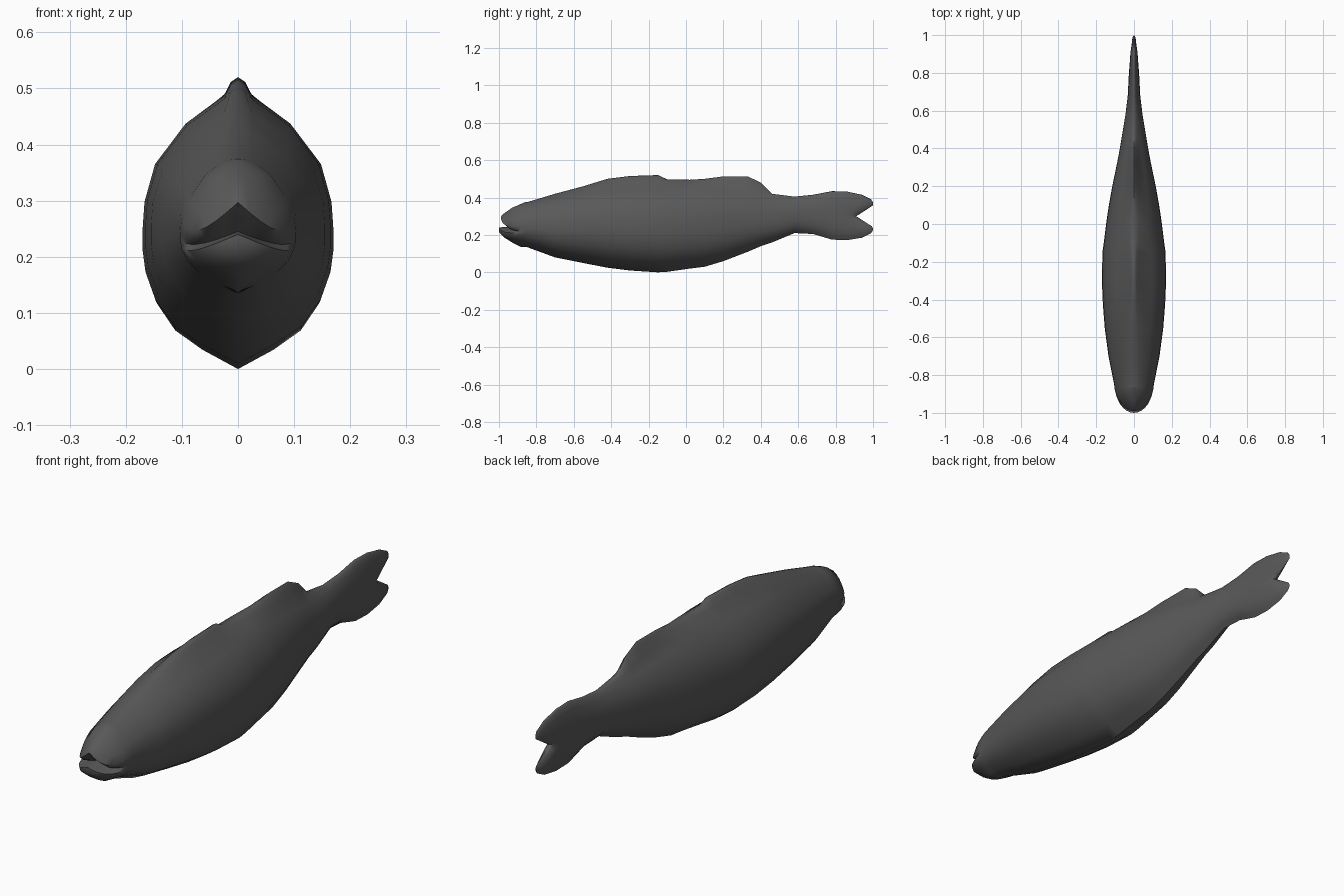
import bpy, bmesh
from math import sin, cos, pi

cube = bpy.data.objects.get("Cube")
if cube:
    bpy.data.objects.remove(cube)

grey = bpy.data.materials.new("dark grey skin")
grey.use_nodes = True
grey.diffuse_color = (0.1, 0.1, 0.1, 1)
grey.node_tree.nodes["Principled BSDF"].inputs["Base Color"].default_value = (0.1, 0.1, 0.1, 1)

# Half cross-section from belly to back: width and height fractions
SECTION = [(0, 0), (.38, .07), (.67, .14), (.87, .24), (.97, .34), (1, .42),
           (1, .5), (.98, .6), (.87, .74), (.55, .89)]

# Stations along the body: y, belly z, back z, extra fin height, half width
STATIONS = [
    (-.85, .135, .375, 0, .105), (-.7, .08, .42, 0, .135), (-.55, .05, .46, 0, .155),
    (-.42, .025, .485, .015, .165), (-.3, .01, .49, .025, .17), (-.15, 0, .492, .028, .167),
    (-.1, .003, .492, .005, .16), (.02, .02, .493, .002, .145), (.1, .03, .49, .01, .133),
    (.2, .06, .475, .038, .115), (.33, .11, .455, .058, .088), (.4, .14, .435, .045, .075),
    (.46, .16, .418, .002, .065), (.58, .21, .405, 0, .045), (.68, .205, .415, 0, .033),
    (.78, .175, .434, 0, .028), (.86, .172, .432, 0, .024), (.94, .185, .415, 0, .02),
    (.99, .21, .39, 0, .013), (1, .225, .375, 0, 0)]

# Snout outline on the centre plane, with the mouth notch: y, z, droop at mouth corner
SNOUT = [(-.88, .135, 0), (-.93, .16, 0), (-.97, .185, 0), (-1, .215, .01), (-1, .24, .02),
         (-.935, .245, .02), (-.965, .275, .04), (-.99, .297, .045), (-.98, .31, .03),
         (-.93, .345, 0), (-.88, .367, 0), (-.87, .372, 0), (-.86, .375, 0)]


def body_ring(y, low, high, fin, w):
    """Half ring with a narrow ridge on top that rises into the back fins."""
    ring = [(w * a, low + (high - low) * b) for a, b in SECTION]
    ridge = min(.025, w * .25)
    ring += [(ridge, high - .004), (ridge / 2, high + fin * .75 - .001), (0, high + fin)]
    points = []
    for x, z in ring:
        f = (z - low) / (high - low)
        # Forked tail: pull the middle of the rear rings forward
        fork = .09 * max(0, 1 - abs(f - .5) * 2.6) * max(0, min(1, (y - .8) / .18))
        points.append((x, y - fork, z))
    return points


def snout_ring(base, angle):
    """Ring that sweeps round the head toward the snout outline."""
    s, c = sin(angle), cos(angle)
    return [(x * s, y + (fy - y) * c, z + (fz - z) * c - droop * sin(2 * angle))
            for (x, y, z), (fy, fz, droop) in zip(base, SNOUT)]


# Fish: half surface, mirrored
body = [body_ring(*s) for s in STATIONS]
steps = 8
head = [snout_ring(body[0], pi / 2 * i / steps) for i in range(steps)]
bm = bmesh.new()
rows = [[bm.verts.new(p) for p in ring] for ring in head + body]
for a, b in zip(rows, rows[1:]):
    for k in range(len(a) - 1):
        bm.faces.new((a[k], b[k], b[k + 1], a[k + 1]))
bmesh.ops.remove_doubles(bm, verts=bm.verts, dist=.0003)
bmesh.ops.recalc_face_normals(bm, faces=bm.faces)
if sum(f.normal.x * f.calc_area() for f in bm.faces) < 0:
    bmesh.ops.reverse_faces(bm, faces=bm.faces)
mesh = bpy.data.meshes.new("fish_body")
bm.to_mesh(mesh)
bm.free()
mesh.materials.append(grey)
fish = bpy.data.objects.new("fish_body", mesh)
bpy.context.collection.objects.link(fish)

mirror = fish.modifiers.new("mirror", 'MIRROR')
mirror.merge_threshold = .0005
bpy.ops.object.select_all(action='DESELECT')
fish.select_set(True)
bpy.context.view_layer.objects.active = fish
bpy.ops.object.modifier_apply(modifier="mirror")
bpy.ops.object.shade_smooth_by_angle(angle=1.0)
